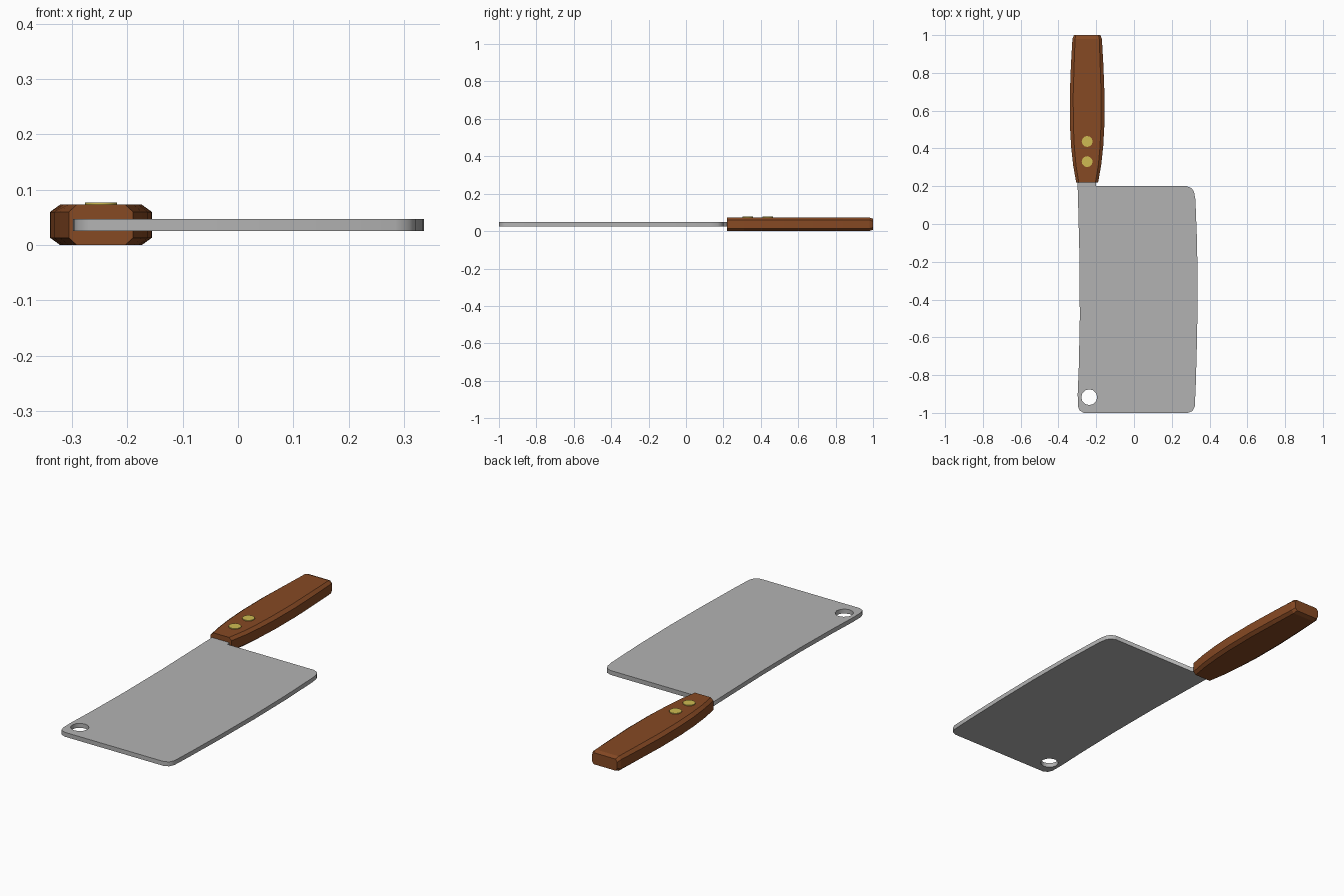
import bpy
import bmesh
from math import cos, sin, tau

cube = bpy.data.objects.get("Cube")
if cube:
    bpy.data.objects.remove(cube, do_unlink=True)


def material(name, rgb):
    mat = bpy.data.materials.new(name)
    mat.use_nodes = True
    mat.diffuse_color = (*rgb, 1)
    mat.node_tree.nodes["Principled BSDF"].inputs["Base Color"].default_value = (*rgb, 1)
    return mat


steel = material("steel grey", (0.45, 0.45, 0.45))
wood = material("brown wood", (0.24, 0.067, 0.017))
brass = material("brass", (0.62, 0.5, 0.085))

HANDLE_X = -0.248
MID_Z = 0.0365


def circle(x, y, radius, sides):
    return [(x + radius * cos(tau * i / sides), y + radius * sin(tau * i / sides))
            for i in range(sides)]


def plate(name, outlines, z, thickness, mat):
    """Flat plate from closed outlines; inner outlines become holes."""
    curve = bpy.data.curves.new(name, "CURVE")
    curve.dimensions = "2D"
    curve.fill_mode = "BOTH"
    curve.extrude = thickness / 2
    for points in outlines:
        spline = curve.splines.new("POLY")
        spline.points.add(len(points) - 1)
        for target, (x, y) in zip(spline.points, points):
            target.co = (x, y, 0, 1)
        spline.use_cyclic_u = True
    curve.materials.append(mat)
    obj = bpy.data.objects.new(name, curve)
    obj.location.z = z
    bpy.context.collection.objects.link(obj)
    bpy.ops.object.select_all(action="DESELECT")
    obj.select_set(True)
    bpy.context.view_layer.objects.active = obj
    bpy.ops.object.convert(target="MESH")
    return obj


# Blade with bowed edges, a short tang and a hanging hole
blade_outline = [
    (-0.3, 0.26), (-0.295, 0.08), (-0.288, -0.2), (-0.287, -0.5),
    (-0.292, -0.75), (-0.298, -0.9), (-0.297, -0.965), (-0.288, -0.988), (-0.265, -1),
    (0.285, -1), (0.31, -0.99), (0.322, -0.965), (0.327, -0.85),
    (0.334, -0.6), (0.337, -0.35), (0.334, -0.1), (0.325, 0.13),
    (0.318, 0.17), (0.305, 0.19), (0.28, 0.2), (-0.2, 0.2), (-0.2, 0.26)]
plate("blade", [blade_outline, circle(-0.237, -0.917, 0.042, 12)], MID_Z, 0.022, steel)

# Handle: chamfered sections (y, half width, half height, chamfer) joined along y
sections = [(0.22, 0.058, 0.0365, 0.014), (0.31, 0.074, 0.0365, 0.015),
            (0.41, 0.085, 0.0365, 0.017), (0.52, 0.091, 0.0365, 0.018),
            (0.68, 0.092, 0.0365, 0.018), (0.84, 0.086, 0.0365, 0.017),
            (0.98, 0.078, 0.0365, 0.014), (1.0, 0.07, 0.029, 0.01)]
bm = bmesh.new()
rings = []
for y, w, h, c in sections:
    quarter = [(w, h - 0.013), (w - c, h)]
    half = quarter + [(-x, z) for x, z in reversed(quarter)]
    loop = half + [(-x, -z) for x, z in half]
    rings.append([bm.verts.new((HANDLE_X + x, y, MID_Z + z)) for x, z in loop])
for a, b in zip(rings, rings[1:]):
    for i in range(len(a)):
        j = (i + 1) % len(a)
        bm.faces.new((a[i], a[j], b[j], b[i]))
bm.faces.new(rings[0])
bm.faces.new(rings[-1])
bmesh.ops.recalc_face_normals(bm, faces=bm.faces[:])
mesh = bpy.data.meshes.new("handle")
bm.to_mesh(mesh)
bm.free()
mesh.materials.append(wood)
bpy.context.collection.objects.link(bpy.data.objects.new("handle", mesh))

# Rivets on the upper face of the handle
for name, y in (("front_rivet", 0.33), ("rear_rivet", 0.437)):
    plate(name, [circle(HANDLE_X, y, 0.029, 12)], 0.0735, 0.007, brass)
